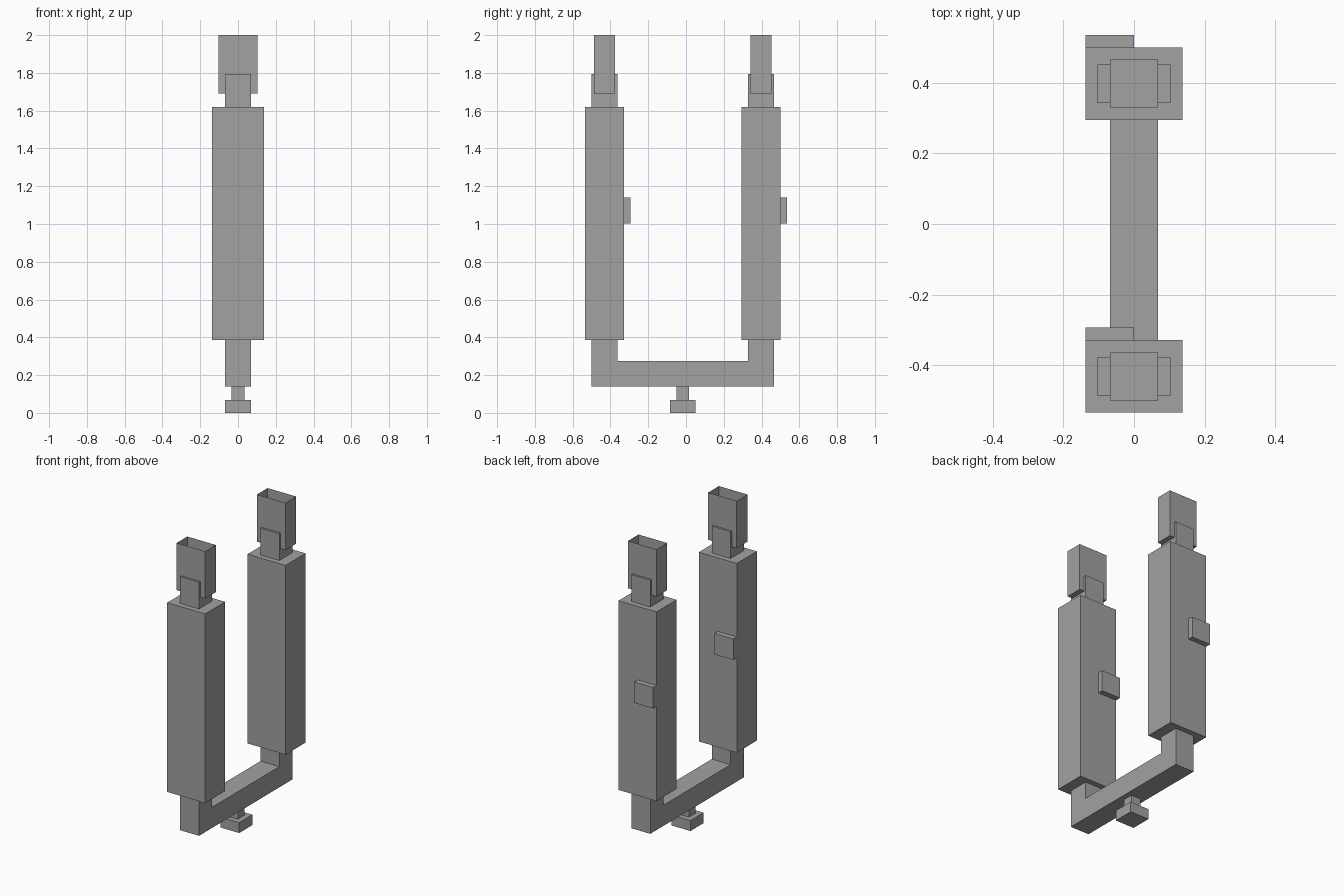
import bpy, bmesh

if "Cube" in bpy.data.objects:
    bpy.data.objects.remove(bpy.data.objects["Cube"])

MID_Y = -0.017      # centre line between the two arms
ARM = 0.414         # distance from centre line to each arm
W = 0.068           # half width of the square bar

grey = bpy.data.materials.new("plain grey")
grey.diffuse_color = (0.36, 0.36, 0.36, 1)
grey.use_nodes = True
grey.node_tree.nodes["Principled BSDF"].inputs["Base Color"].default_value = grey.diffuse_color


def finish(bm, name):
    bmesh.ops.recalc_face_normals(bm, faces=bm.faces)
    mesh = bpy.data.meshes.new(name)
    bm.to_mesh(mesh)
    bm.free()
    mesh.materials.append(grey)
    obj = bpy.data.objects.new(name, mesh)
    bpy.context.collection.objects.link(obj)
    return obj


def box(name, x, y, z, open_top=False):
    """Box from (min, max) ranges, optionally without its top face."""
    bm = bmesh.new()
    bmesh.ops.create_cube(bm, size=1)
    for v in bm.verts:
        v.co = [r[0] if c < 0 else r[1] for c, r in zip(v.co, (x, y, z))]
    if open_top:
        bm.faces.ensure_lookup_table()
        top = max(bm.faces, key=lambda f: f.calc_center_median().z)
        bmesh.ops.delete(bm, geom=[top], context='FACES_ONLY')
    return finish(bm, name)


# U-shaped bar whose arms run up through the grips
half = [(ARM - W, 0.275), (ARM - W, 1.795), (ARM + W, 1.795), (ARM + W, 0.14)]
profile = half + [(-y, z) for y, z in reversed(half)]
bm = bmesh.new()
face = bm.faces.new([bm.verts.new((-W, MID_Y + y, z)) for y, z in profile])
ext = bmesh.ops.extrude_face_region(bm, geom=[face])
bmesh.ops.translate(bm, vec=(2 * W, 0, 0),
                    verts=[g for g in ext["geom"] if isinstance(g, bmesh.types.BMVert)])
finish(bm, "fork_frame")

# Foot and stem under the frame
box("foot", (-W, W), (MID_Y - W, MID_Y + W), (0, 0.068))
box("stem", (-0.034, 0.034), (MID_Y - 0.034, MID_Y + 0.034), (0.068, 0.14))

# Casing, back latch and open-topped sleeve on each arm
for side, sign in (("front", -1), ("back", 1)):
    c = MID_Y + sign * ARM
    box(side + "_casing", (-0.137, 0.137), (c - 0.103, c + 0.103), (0.385, 1.62))
    box(side + "_latch", (-0.137, 0), (c + 0.103, c + 0.138), (1.003, 1.14))
    box(side + "_sleeve", (-0.103, 0.103), (c - 0.055, c + 0.055), (1.692, 2.0), open_top=True)
